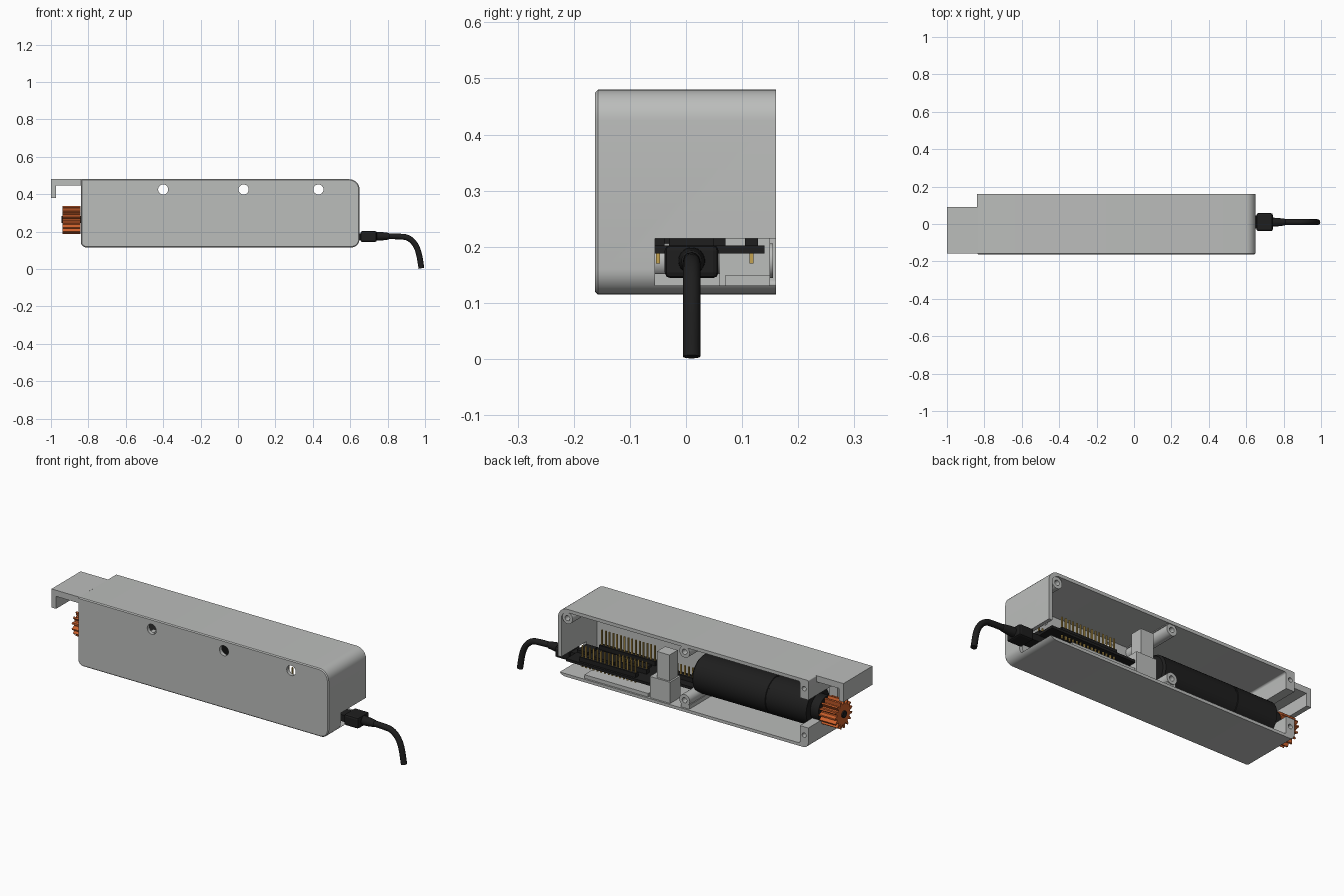
import bpy, bmesh
from math import sin, cos, pi, radians
from mathutils import Vector

if "Cube" in bpy.data.objects:
    bpy.data.objects.remove(bpy.data.objects["Cube"])


def material(name, r, g, b, rough=0.6):
    m = bpy.data.materials.new(name)
    m.use_nodes = True
    m.diffuse_color = (r, g, b, 1)
    bsdf = m.node_tree.nodes["Principled BSDF"]
    bsdf.inputs["Base Color"].default_value = (r, g, b, 1)
    bsdf.inputs["Roughness"].default_value = rough
    return m


GREY = material("grey plastic", 0.50, 0.51, 0.50)
BLACK = material("black", 0.013, 0.013, 0.013)
ORANGE = material("orange", 0.62, 0.12, 0.025)
GOLD = material("gold pins", 0.55, 0.36, 0.08)


def finish(name, bm, mat, smooth=True):
    bmesh.ops.recalc_face_normals(bm, faces=bm.faces)
    me = bpy.data.meshes.new(name)
    bm.to_mesh(me)
    bm.free()
    ob = bpy.data.objects.new(name, me)
    bpy.context.collection.objects.link(ob)
    me.materials.append(mat)
    if smooth:
        shade(ob)
    return ob


def activate(ob):
    bpy.ops.object.select_all(action='DESELECT')
    ob.select_set(True)
    bpy.context.view_layer.objects.active = ob


def shade(ob):
    activate(ob)
    bpy.ops.object.shade_smooth_by_angle(angle=radians(30))


def loft(name, rings, mat, smooth=True):
    """Skin equal rings of points and cap both ends."""
    bm = bmesh.new()
    vs = [[bm.verts.new(p) for p in ring] for ring in rings]
    n = len(rings[0])
    for a, b in zip(vs, vs[1:]):
        for i in range(n):
            j = (i + 1) % n
            bm.faces.new((a[i], a[j], b[j], b[i]))
    bm.faces.new(vs[0])
    bm.faces.new(vs[-1])
    return finish(name, bm, mat, smooth)


def boxes(name, items, mat, bevel=0):
    """One object from boxes given as (x0, x1, y0, y1, z0, z1)."""
    bm = bmesh.new()
    for x0, x1, y0, y1, z0, z1 in items:
        made = bmesh.ops.create_cube(bm, size=1)["verts"]
        for v in made:
            v.co = Vector(((x0 + x1) / 2 + v.co.x * (x1 - x0),
                           (y0 + y1) / 2 + v.co.y * (y1 - y0),
                           (z0 + z1) / 2 + v.co.z * (z1 - z0)))
    if bevel:
        bmesh.ops.bevel(bm, geom=bm.edges[:], offset=bevel, segments=2,
                        profile=0.5, affect='EDGES')
    return finish(name, bm, mat, False)


def circle_y(x, z, r, y, n=24):
    return [(x + r * cos(2 * pi * i / n), y, z + r * sin(2 * pi * i / n)) for i in range(n)]


def turned_x(name, y, z, steps, mat, n=32):
    """Round part along x from (x, radius) steps."""
    return loft(name, [[(x, y + r * cos(2 * pi * i / n), z + r * sin(2 * pi * i / n))
                        for i in range(n)] for x, r in steps], mat)


def rounded(x0, x1, z0, z1, radii, y, inset=0, seg=8):
    """Rounded rectangle in xz; radii run from lower left, counterclockwise."""
    pts = []
    corners = [(x0, z0, 1, 1), (x1, z0, -1, 1), (x1, z1, -1, -1), (x0, z1, 1, -1)]
    for k, ((x, z, sx, sz), r) in enumerate(zip(corners, radii)):
        for i in range(seg + 1):
            a = pi + k * pi / 2 + i * pi / 2 / seg
            rr = max(r - inset, 0.001)
            pts.append((x + sx * r + rr * cos(a), y, z + sz * r + rr * sin(a)))
    return pts


def cut(ob, cutter):
    mod = ob.modifiers.new("cut", 'BOOLEAN')
    mod.operation = 'DIFFERENCE'
    mod.solver = 'EXACT'
    mod.object = cutter
    activate(ob)
    bpy.ops.object.modifier_apply(modifier=mod.name)
    bpy.data.objects.remove(cutter)


# Housing: rounded shell open at the back
OUT = (-0.84, 0.65, 0.115, 0.48)
RAD = (0.03, 0.045, 0.055, 0.006)
housing = loft("housing", [rounded(*OUT, RAD, -0.162, 0.005),
                           rounded(*OUT, RAD, -0.157), rounded(*OUT, RAD, 0.16)], GREY)
INNER = (-0.79, 0.63, 0.131, 0.462)
cut(housing, loft("cavity", [rounded(*INNER, (0.01, 0.03, 0.04, 0.01), y)
                             for y in (-0.142, 0.3)], GREY))
# Opening for the plug, slot for the motor nose
cut(housing, boxes("plug_opening", [(0.6, 0.8, -0.055, 0.3, 0.131, 0.215)], GREY))
cut(housing, boxes("motor_slot", [(-0.9, -0.75, -0.09, 0.3, 0.225, 0.375)], GREY))
# Front holes and blind screw holes in the end wall
for x in (-0.40, 0.03, 0.43):
    cut(housing, loft("hole", [circle_y(x, 0.425, 0.027, y) for y in (-0.3, -0.1)], GREY))
for z in (0.43, 0.18):
    cut(housing, loft("hole", [circle_y(-0.815, z, 0.012, y) for y in (0.08, 0.3)], GREY))
shade(housing)

# Screw bosses with blind holes
for i, (x, z) in enumerate([(0.597, 0.43), (-0.1, 0.435), (-0.1, 0.175)]):
    loft(f"screw_boss_{i + 1}",
         [circle_y(x, z, 0.031, -0.145), circle_y(x, z, 0.031, 0.155),
          circle_y(x, z, 0.014, 0.155), circle_y(x, z, 0.014, 0.06)], GREY)
boxes("boss_webs", [(-0.125, -0.075, -0.145, 0.15, 0.125, 0.152),
                    (-0.125, -0.075, -0.145, 0.15, 0.458, 0.467)], GREY)

# Ribs that hold the motor against the front plate
boxes("motor_ribs", [(x - 0.012, x + 0.012, -0.145, -0.06, 0.125, 0.37)
                     for x in (-0.22, -0.45, -0.66)], GREY)

# Board clamp between the electronics and the motor
boxes("board_clamp", [(0.0, 0.075, 0.07, 0.14, 0.2, 0.385),
                      (-0.01, 0.11, 0.06, 0.15, 0.128, 0.245)], GREY)
boxes("board_supports", [(0.12, 0.5, 0.07, 0.15, 0.128, 0.15)], GREY)

# Hook arm over the gear
boxes("hook_arm", [(-1.0, -0.835, -0.157, 0.09, 0.447, 0.48),
                   (-1.0, -0.973, -0.157, 0.09, 0.38, 0.45)], GREY)

# Motor with stepped nose and shaft
turned_x("motor", 0, 0.265,
         [(-0.1, 0.09), (-0.11, 0.1), (-0.54, 0.1), (-0.542, 0.097), (-0.548, 0.097),
          (-0.55, 0.1), (-0.785, 0.1), (-0.787, 0.068), (-0.835, 0.068)], BLACK, 40)
turned_x("motor_shaft", 0, 0.265, [(-0.83, 0.018), (-0.945, 0.018)], BLACK)

# Drive gear
TEETH = 15


def gear_ring(x):
    pts = []
    for t in range(TEETH):
        for off, r in ((-0.36, 0.054), (-0.12, 0.075), (0.12, 0.075), (0.36, 0.054)):
            a = 2 * pi * (t + off) / TEETH
            pts.append((x, r * cos(a), 0.263 + r * sin(a)))
    return pts


loft("drive_gear", [gear_ring(-0.938), gear_ring(-0.842)], ORANGE, False)

# Circuit boards, headers and chips
boxes("circuit_boards", [(0.11, 0.615, -0.055, 0.14, 0.188, 0.202),
                         (-0.085, 0.12, -0.06, 0.06, 0.188, 0.202)], BLACK)
boxes("pin_headers", [(0.21, 0.545, -0.062, -0.038, 0.2, 0.225),
                      (0.21, 0.545, 0.105, 0.128, 0.2, 0.225),
                      (0.19, 0.37, 0.04, 0.065, 0.2, 0.225),
                      (-0.075, 0.06, -0.01, 0.015, 0.2, 0.225),
                      (0.38, 0.5, -0.01, 0.07, 0.2, 0.216),
                      (0.22, 0.36, -0.02, 0.02, 0.2, 0.214),
                      (0.55, 0.615, -0.03, 0.05, 0.2, 0.216)], BLACK)


def pin_row(x0, x1, y, count, z0, z1):
    step = (x1 - x0) / (count - 1)
    return [(x0 + i * step - 0.0035, x0 + i * step + 0.0035, y - 0.0035, y + 0.0035, z0, z1)
            for i in range(count)]


boxes("header_pins", pin_row(0.22, 0.535, -0.05, 15, 0.17, 0.305)
      + pin_row(0.22, 0.535, 0.117, 15, 0.17, 0.285)
      + pin_row(0.2, 0.36, 0.052, 8, 0.18, 0.26)
      + pin_row(-0.065, 0.05, 0.002, 6, 0.18, 0.275), GOLD)

# Plug, strain relief and drooping cable
CY = 0.01
boxes("cable_plug", [(0.655, 0.742, CY - 0.048, CY + 0.048, 0.144, 0.203)], BLACK, 0.01)
boxes("plug_tip", [(0.57, 0.66, CY - 0.035, CY + 0.035, 0.155, 0.19)], BLACK)
turned_x("strain_relief", CY, 0.175,
         [(0.735, 0.024), (0.765, 0.023), (0.805, 0.018), (0.81, 0.014)], BLACK)

curve = bpy.data.curves.new("cable", 'CURVE')
curve.dimensions = '3D'
curve.bevel_depth = 0.0155
curve.bevel_resolution = 4
curve.resolution_u = 10
curve.use_fill_caps = True
spline = curve.splines.new('BEZIER')
path = [((0.8, 0.175), (0.04, 0)), ((0.885, 0.172), (0.03, -0.002)),
        ((0.958, 0.11), (0.014, -0.035)), ((0.981, 0.004), (0.006, -0.03))]
spline.bezier_points.add(len(path) - 1)
for p, ((x, z), (dx, dz)) in zip(spline.bezier_points, path):
    p.co = (x, CY, z)
    p.handle_left = (x - dx, CY, z - dz)
    p.handle_right = (x + dx, CY, z + dz)
cable = bpy.data.objects.new("cable", curve)
bpy.context.collection.objects.link(cable)
curve.materials.append(BLACK)
